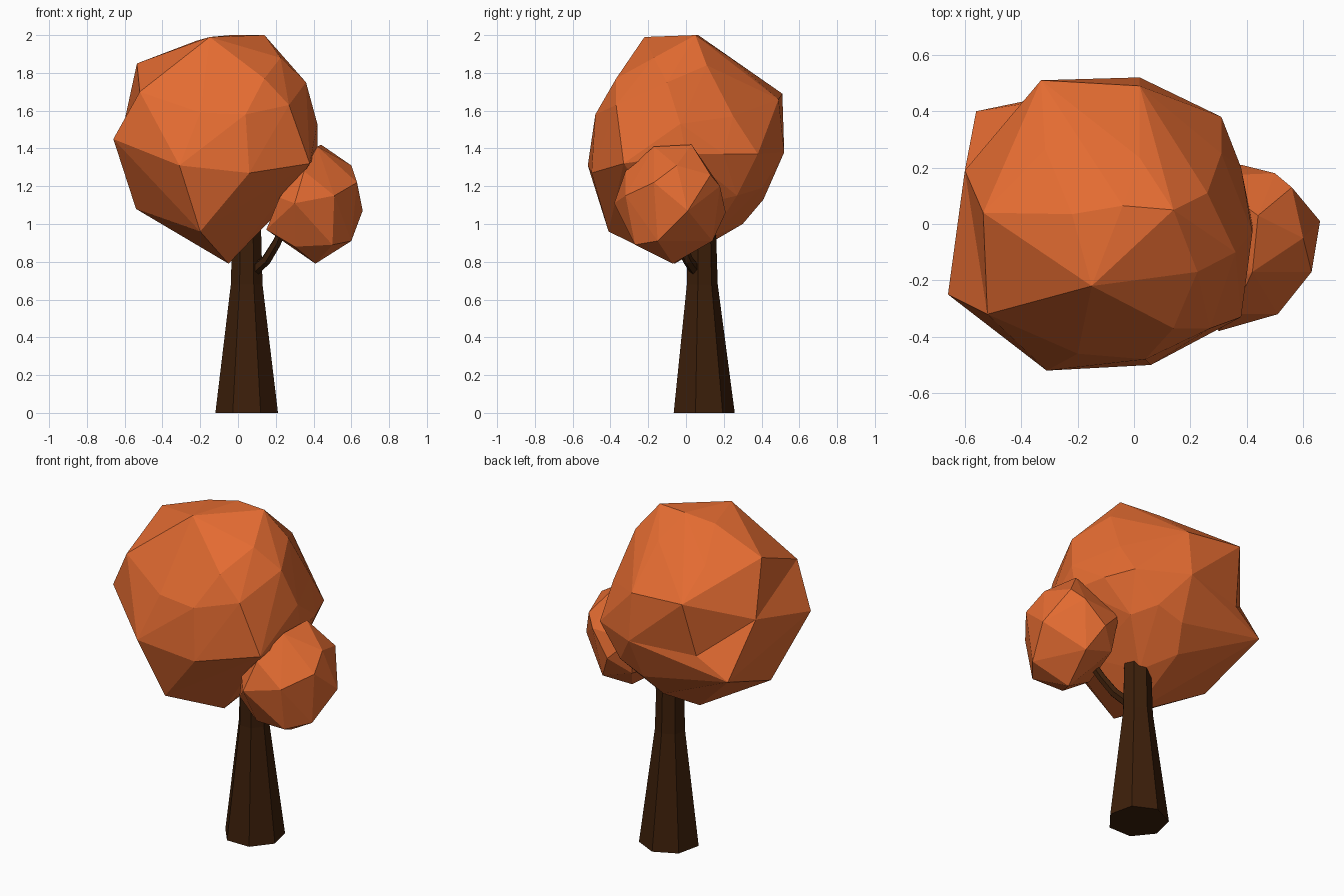
import bpy, bmesh, math
from mathutils import Vector

if "Cube" in bpy.data.objects:
    bpy.data.objects.remove(bpy.data.objects["Cube"])


def material(name, rgb):
    m = bpy.data.materials.new(name)
    m.diffuse_color = (*rgb, 1)
    m.use_nodes = True
    m.node_tree.nodes["Principled BSDF"].inputs["Base Color"].default_value = m.diffuse_color
    return m


LEAF = material("autumn orange", (0.77, 0.148, 0.031))
BARK = material("dark bark", (0.045, 0.0135, 0.003))


def finish(bm, name, mat):
    bmesh.ops.recalc_face_normals(bm, faces=bm.faces)
    me = bpy.data.meshes.new(name)
    bm.to_mesh(me)
    bm.free()
    me.materials.append(mat)
    ob = bpy.data.objects.new(name, me)
    bpy.context.collection.objects.link(ob)
    return ob


def edge_between(bm, p, q):
    near = lambda t: min(bm.verts, key=lambda v: (v.co - Vector(t)).length)
    return bm.edges.get((near(p), near(q))) if near(p) != near(q) else None


def foliage(name, points, flips=(), dents=()):
    """Faceted leaf clump: hull around corner points, then a few hollows."""
    bm = bmesh.new()
    vs = [bm.verts.new(p) for p in points]
    bmesh.ops.convex_hull(bm, input=vs)
    bmesh.ops.delete(bm, geom=[v for v in bm.verts if not v.link_faces], context='VERTS')
    for p, q in flips:
        e = edge_between(bm, p, q)
        if e:
            bmesh.utils.edge_rotate(e)
    for p, q, mid in dents:
        e = edge_between(bm, p, q)
        if e:
            tips = [v for f in e.link_faces for v in f.verts if v not in e.verts]
            _, new = bmesh.utils.edge_split(e, e.verts[0], 0.5)
            for t in tips:
                bmesh.ops.connect_vert_pair(bm, verts=[new, t])
            new.co = mid
    return finish(bm, name, LEAF)


def limb(name, rings, sides, axis):
    """Tapered tube through (centre, radius) rings facing along axis."""
    bm = bmesh.new()
    rot = Vector((0, 0, 1)).rotation_difference(Vector(axis))
    loops = []
    for c, r in rings:
        loop = []
        for i in range(sides):
            a = math.pi / 2 + 2 * math.pi * i / sides
            loop.append(bm.verts.new(Vector(c) + rot @ Vector((r * math.cos(a), r * math.sin(a), 0))))
        loops.append(loop)
    for lo, hi in zip(loops, loops[1:]):
        for i in range(sides):
            j = (i + 1) % sides
            bm.faces.new((lo[i], lo[j], hi[j], hi[i]))
    bm.faces.new(loops[0][::-1])
    bm.faces.new(loops[-1])
    return finish(bm, name, BARK)


# Trunk: seven sided, flared to the ground
limb("trunk", [((0.046, 0.088, 0), 0.170), ((0.046, 0.082, 0.68), 0.086),
               ((0.046, 0.08, 1.12), 0.074)], 7, (0, 0, 1))

# Side branch carrying the small clump
limb("branch", [((0.07, 0.06, 0.74), 0.032), ((0.15, 0.01, 0.81), 0.028),
                ((0.205, -0.03, 0.90), 0.026), ((0.25, -0.07, 1.0), 0.025)], 6, (0.55, -0.4, 0.75))

# Large crown
A, P, C, D = (-0.535, 0.04, 1.85), (-0.66, -0.25, 1.45), (-0.56, 0.40, 1.24), (-0.33, 0.51, 1.69)
foliage("main_crown", [
    # top
    (-0.15, -0.22, 1.99), (0.14, 0.05, 2.0), (-0.04, 0.065, 2.0), (-0.22, 0.035, 1.97),
    (0.26, 0.11, 1.84), (0.225, -0.17, 1.88), (-0.315, 0.265, 1.83), (0.02, 0.235, 1.88),
    # left
    A, (-0.52, -0.32, 1.70), P, (-0.60, 0.19, 1.55), C, (-0.54, -0.04, 1.08),
    # back
    D, (0.02, 0.52, 1.38), (0.02, 0.49, 1.66), (0.31, 0.38, 1.37),
    (0.31, 0.25, 1.57), (0.0, 0.41, 1.13), (0.16, 0.40, 1.19), (0.25, 0.27, 1.15),
    # right
    (0.36, -0.10, 1.75), (0.42, -0.03, 1.53), (0.42, 0.0, 1.37), (0.38, 0.20, 1.37),
    (0.27, -0.37, 1.63), (0.38, -0.33, 1.32),
    # front
    (0.14, -0.37, 1.77), (0.04, -0.48, 1.58), (-0.20, -0.46, 1.59), (-0.31, -0.52, 1.31),
    (0.06, -0.50, 1.27),
    # underside
    (-0.20, -0.41, 0.96), (-0.05, -0.06, 0.79), (-0.06, 0.30, 1.0), (0.07, 0.13, 0.93),
    (0.21, -0.12, 1.06),
], flips=[(A, P)], dents=[(C, D, (-0.37, 0.43, 1.36))])

# Small side clump
foliage("side_clump", [
    (0.66, 0.01, 1.07), (0.63, -0.17, 1.22), (0.60, -0.05, 1.31), (0.51, -0.32, 1.15),
    (0.60, -0.15, 0.91), (0.41, -0.07, 0.79), (0.42, -0.17, 1.41), (0.44, 0.03, 1.42),
    (0.50, 0.18, 1.20), (0.56, 0.13, 1.26), (0.38, 0.21, 1.06), (0.46, 0.14, 0.91),
    (0.30, -0.25, 0.88), (0.30, -0.38, 1.11), (0.35, -0.32, 1.28), (0.15, -0.20, 0.97),
    (0.22, -0.28, 1.14), (0.27, 0.13, 0.97), (0.50, -0.27, 0.89), (0.25, 0.17, 1.19),
])
